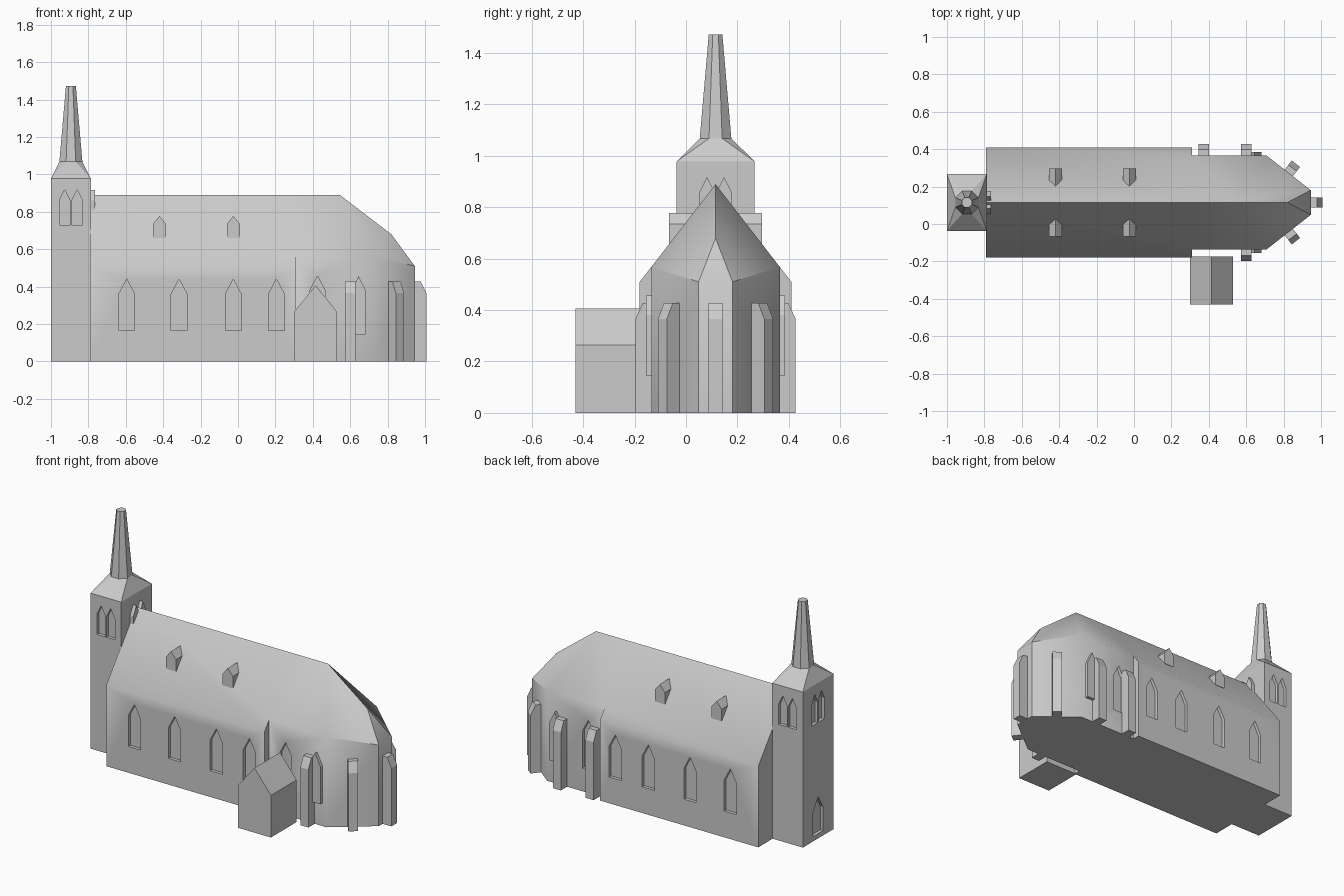
import bpy, bmesh, math
from mathutils import Vector as V

if "Cube" in bpy.data.objects:
    bpy.data.objects.remove(bpy.data.objects["Cube"])

stone = bpy.data.materials.new("light_grey_stone")
stone.diffuse_color = (0.6, 0.6, 0.6, 1)
stone.use_nodes = True
stone.node_tree.nodes["Principled BSDF"].inputs["Base Color"].default_value = stone.diffuse_color
CY = 0.115                      # ridge line
SLOPE = (0.89 - 0.51) / 0.295   # roof pitch


def finish(name, bm, angle=None):
    bmesh.ops.recalc_face_normals(bm, faces=bm.faces)
    me = bpy.data.meshes.new(name)
    bm.to_mesh(me)
    bm.free()
    me.materials.append(stone)
    ob = bpy.data.objects.new(name, me)
    bpy.context.collection.objects.link(ob)
    return ob


def add_prism(bm, pts, origin, u, n, d0, d1):
    """Extrude a (u, z) profile along n from d0 to d1."""
    o, u, n = V(origin), V(u), V(n)
    ends = [[bm.verts.new(o + u * a + V((0, 0, z)) + n * d) for a, z in pts] for d in (d0, d1)]
    bm.faces.new(ends[0])
    bm.faces.new(ends[1])
    k = len(pts)
    for i in range(k):
        j = (i + 1) % k
        bm.faces.new((ends[0][i], ends[0][j], ends[1][j], ends[1][i]))


def lancet(w, z0, spring, top):
    return [(-w / 2, z0), (w / 2, z0), (w / 2, spring), (0, top), (-w / 2, spring)]


def cut(target, bm):
    """Recess windows with a temporary cutter."""
    cutter = finish("window_cutter", bm)
    cutter.hide_render = True
    m = target.modifiers.new("windows", 'BOOLEAN')
    m.operation, m.solver, m.object = 'DIFFERENCE', 'EXACT', cutter
    bpy.context.view_layer.objects.active = target
    bpy.ops.object.modifier_apply(modifier=m.name)
    bpy.data.objects.remove(cutter)


def smooth(ob, deg):
    bpy.ops.object.select_all(action='DESELECT')
    ob.select_set(True)
    bpy.context.view_layer.objects.active = ob
    bpy.ops.object.shade_smooth_by_angle(angle=math.radians(deg))


# Nave and choir with polygonal east end, as one closed body
bm = bmesh.new()
plan = [(-0.79, 0.295, 0.51), (0.31, 0.295, 0.51), (0.31, 0.25, 0.89 - 0.25 * SLOPE),
        (0.71, 0.25, 0.89 - 0.25 * SLOPE), (0.945, 0.066, 0.51)]
r0, r1, r2, r3 = [bm.verts.new((x, CY, z)) for x, z in
                  ((-0.79, 0.89), (0.31, 0.89), (0.545, 0.89), (0.82, 0.68))]
base, eave = {}, {}
for s in (-1, 1):
    b = base[s] = [bm.verts.new((x, CY + s * w, 0)) for x, w, e in plan]
    t = eave[s] = [bm.verts.new((x, CY + s * w, e)) for x, w, e in plan]
    for i in range(4):
        bm.faces.new((b[i], b[i + 1], t[i + 1], t[i]))
    bm.faces.new((t[0], t[1], t[2], r1, r0))
    bm.faces.new((t[2], t[3], r2, r1))
    bm.faces.new((t[3], t[4], r2))
    bm.faces.new((t[4], r3, r2))
bm.faces.new((base[-1][0], eave[-1][0], r0, eave[1][0], base[1][0]))
bm.faces.new((base[-1][4], base[1][4], eave[1][4], eave[-1][4]))
bm.faces.new((eave[-1][4], eave[1][4], r3))
bm.faces.new(base[-1] + base[1][::-1])
body = finish("nave_and_choir", bm)

bm = bmesh.new()
for s in (-1, 1):
    for x in (-0.595, -0.315, -0.025, 0.205):
        add_prism(bm, lancet(0.085, 0.165, 0.36, 0.44), (x, CY + s * 0.295, 0), (1, 0, 0), (0, s, 0), -0.02, 0.02)
    add_prism(bm, lancet(0.08, 0.145, 0.38, 0.457), (0.425, CY + s * 0.25, 0), (1, 0, 0), (0, s, 0), -0.02, 0.02)
cut(body, bm)
smooth(body, 40)

# Projecting choir windows
bm = bmesh.new()
for s in (-1, 1):
    add_prism(bm, lancet(0.075, 0.145, 0.38, 0.457), (0.645, CY + s * 0.25, 0), (1, 0, 0), (0, s, 0), -0.01, 0.02)
finish("choir_windows", bm)

# Dormers
bm = bmesh.new()
for s in (-1, 1):
    for x in (-0.42, -0.025):
        add_prism(bm, lancet(0.07, 0.66, 0.735, 0.778), (x, CY, 0), (1, 0, 0), (0, s, 0), 0.08, 0.181)
finish("dormers", bm)

# Buttresses with sloped caps
bm = bmesh.new()
cap = [(-0.01, 0), (0.062, 0), (0.062, 0.365), (0.033, 0.427), (-0.01, 0.427)]
places = [(0.945, CY, 0), (0.60, CY - 0.25, -90), (0.60, CY + 0.25, 90), (0.372, CY + 0.25, 90)]
diag = math.degrees(math.atan2(0.235, 0.184))
places += [(0.8275, CY + s * 0.158, s * diag) for s in (-1, 1)]
for x, y, a in places:
    c, s = math.cos(math.radians(a)), math.sin(math.radians(a))
    add_prism(bm, cap, (x, y, 0), (c, s, 0), (-s, c, 0), -0.028, 0.028)
finish("buttresses", bm)

# Porch
bm = bmesh.new()
add_prism(bm, lancet(0.23, 0, 0.265, 0.407), (0.415, -0.43, 0), (1, 0, 0), (0, 1, 0), 0, 0.255)
finish("porch", bm)

# Tower with pyramid roof blending into an eight-sided spire
bm = bmesh.new()
TX, HX, HY = -0.8935, 0.1065, 0.152
corners = [(1, 1), (-1, 1), (-1, -1), (1, -1)]
low, top = [[bm.verts.new((TX + a * HX, CY + b * HY, z)) for a, b in corners] for z in (0, 0.978)]


def octagon(apothem, z):
    r = apothem / math.cos(math.pi / 8)
    return [bm.verts.new((TX + r * math.cos(math.pi / 8 + k * math.pi / 4),
                          CY + r * math.sin(math.pi / 8 + k * math.pi / 4), z)) for k in range(8)]


o1, o2 = octagon(0.0615, 1.068), octagon(0.0265, 1.473)
bm.faces.new(low)
bm.faces.new(o2)
for i in range(4):
    j = (i + 1) % 4
    bm.faces.new((low[i], low[j], top[j], top[i]))
    bm.faces.new((top[i], o1[2 * i], o1[2 * i + 1]))
    bm.faces.new((top[i], top[j], o1[(2 * i + 2) % 8], o1[2 * i + 1]))
for k in range(8):
    j = (k + 1) % 8
    bm.faces.new((o1[k], o1[j], o2[j], o2[k]))
tower = finish("tower_and_spire", bm)

# Paired belfry openings and west doorway
bm = bmesh.new()
east = bmesh.new()
arch = lancet(0.058, 0.73, 0.86, 0.918)
for d in (-0.033, 0.033):
    for s in (-1, 1):
        add_prism(bm, arch, (TX + d, CY + s * HY, 0), (1, 0, 0), (0, s, 0), -0.02, 0.02)
    add_prism(bm, arch, (-1, CY + d, 0), (0, 1, 0), (-1, 0, 0), -0.02, 0.02)
    add_prism(east, arch, (TX + HX, CY + d, 0), (0, 1, 0), (1, 0, 0), -0.01, 0.022)
add_prism(bm, lancet(0.1, 0.03, 0.18, 0.26), (-1, CY, 0), (0, 1, 0), (-1, 0, 0), -0.02, 0.02)
cut(tower, bm)
finish("east_belfry_windows", east)
